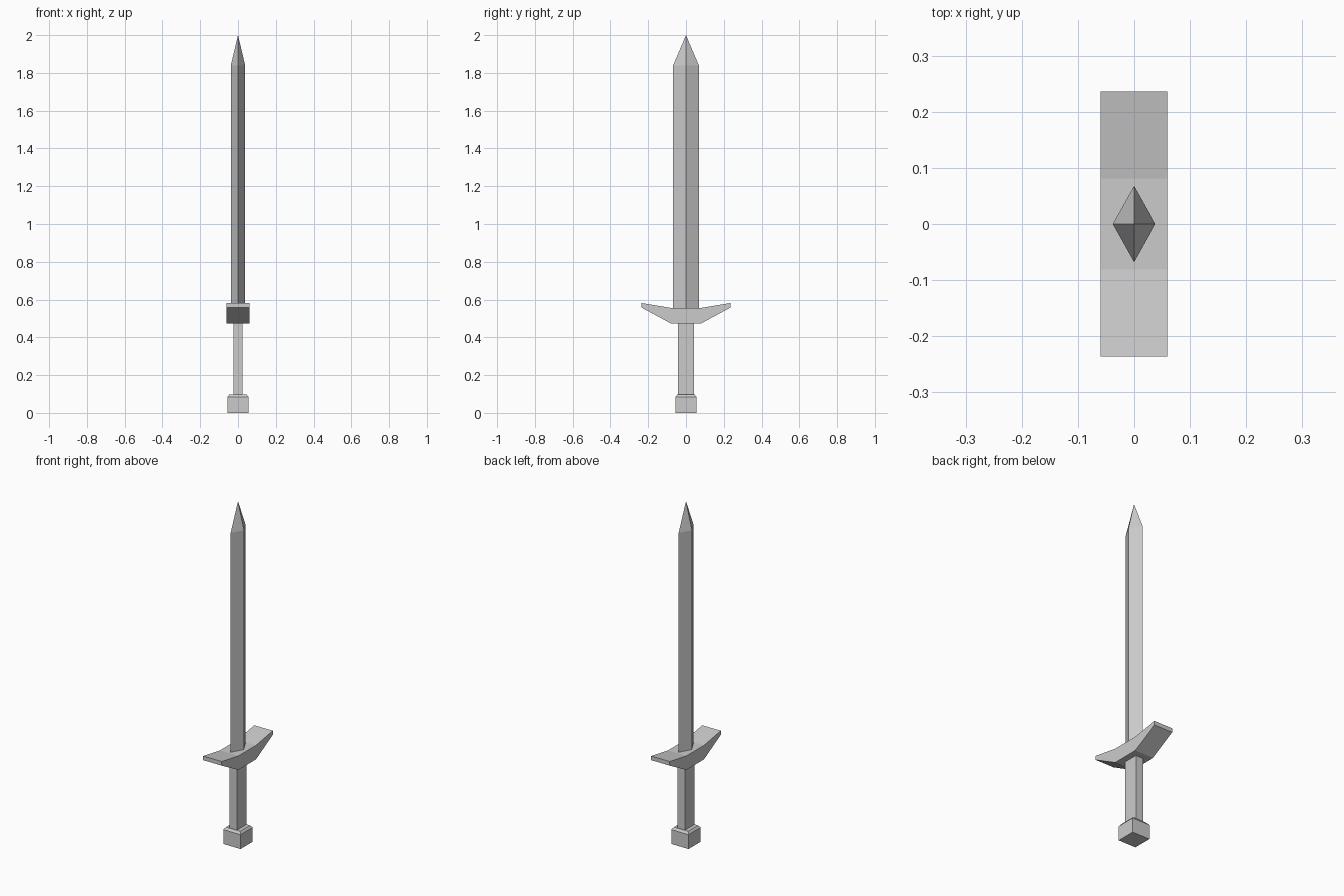
import bpy, bmesh

if "Cube" in bpy.data.objects:
    bpy.data.objects.remove(bpy.data.objects["Cube"])


def make(name, bm):
    bmesh.ops.recalc_face_normals(bm, faces=bm.faces)
    mesh = bpy.data.meshes.new(name)
    bm.to_mesh(mesh)
    bm.free()
    obj = bpy.data.objects.new(name, mesh)
    bpy.context.collection.objects.link(obj)
    return obj


def loft(name, rings, tip=None):
    """Skin a stack of equal-sized rings, closed by caps or a pointed tip."""
    bm = bmesh.new()
    loops = [[bm.verts.new(p) for p in ring] for ring in rings]
    n = len(loops[0])
    for a, b in zip(loops, loops[1:]):
        for i in range(n):
            j = (i + 1) % n
            bm.faces.new((a[i], a[j], b[j], b[i]))
    bm.faces.new(loops[0][::-1])
    if tip:
        t = bm.verts.new(tip)
        for i in range(n):
            bm.faces.new((loops[-1][i], loops[-1][(i + 1) % n], t))
    else:
        bm.faces.new(loops[-1])
    return make(name, bm)


def rect(x, y, z):
    return [(-x, -y, z), (x, -y, z), (x, y, z), (-x, y, z)]


def diamond(x, y, z):
    return [(x, 0, z), (0, y, z), (-x, 0, z), (0, -y, z)]


# Pommel: block with a small chamfered top
loft("pommel", [rect(0.056, 0.056, 0), rect(0.056, 0.056, 0.084),
                rect(0.046, 0.046, 0.097)])

# Grip: plain rectangular bar
loft("grip", [rect(0.024, 0.043, 0.09), rect(0.024, 0.043, 0.48)])

# Crossguard: swept-up cross-sections along y
sections = [(0.236, 0.558, 0.582), (0.081, 0.474, 0.556)]
sections += [(-y, lo, hi) for y, lo, hi in reversed(sections)]
loft("crossguard", [[(-0.06, y, lo), (0.06, y, lo), (0.06, y, hi), (-0.06, y, hi)]
                    for y, lo, hi in sections])

# Blade: diamond section ending in a point
loft("blade", [diamond(0.038, 0.068, 0.55), diamond(0.038, 0.068, 1.84)],
     tip=(0, 0, 2.0))
